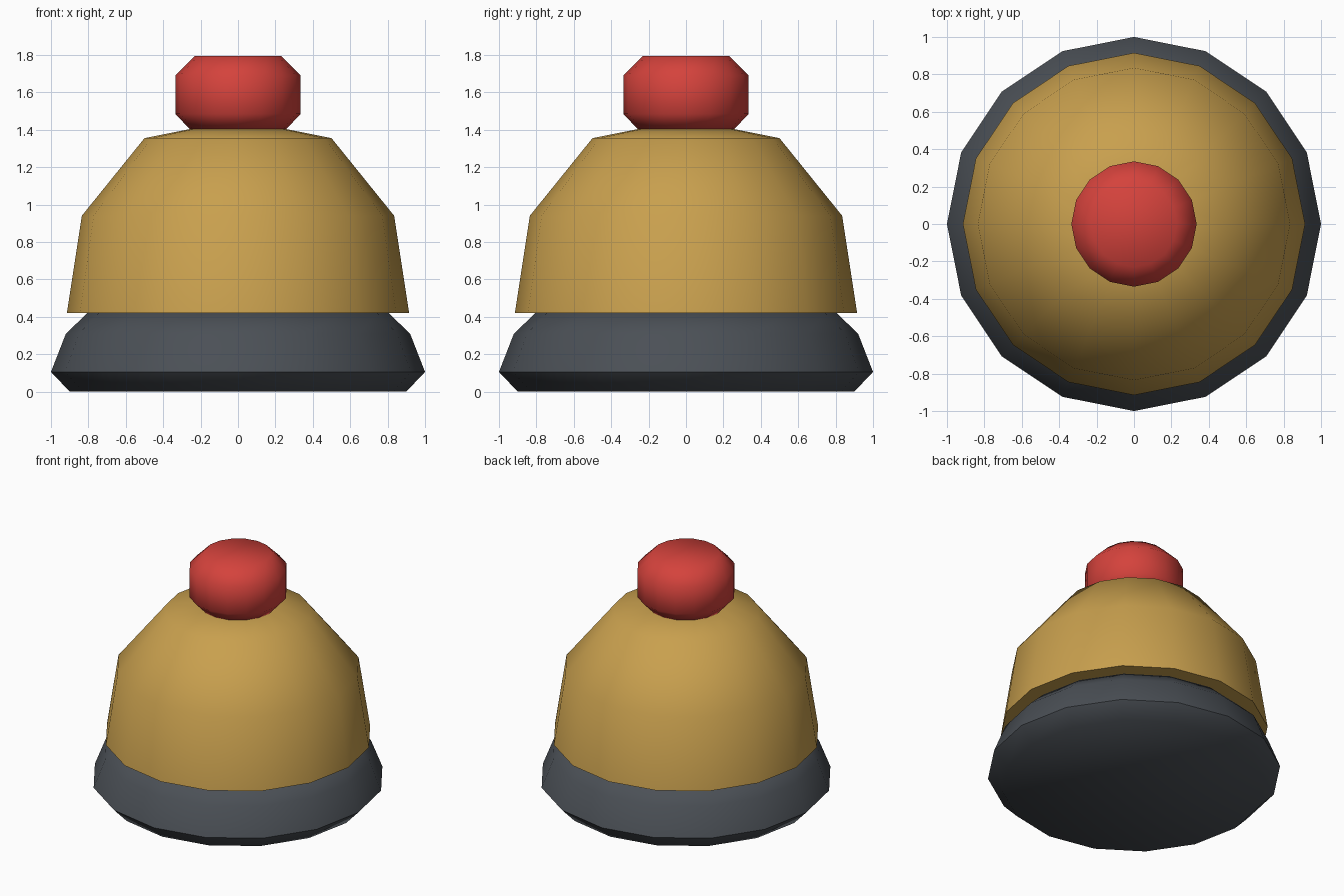
import bpy
import bmesh
import math

SIDES = 16

cube = bpy.data.objects.get("Cube")
if cube:
    bpy.data.objects.remove(cube, do_unlink=True)


def make_material(name, color):
    mat = bpy.data.materials.new(name)
    mat.use_nodes = True
    mat.diffuse_color = (*color, 1)
    bsdf = mat.node_tree.nodes["Principled BSDF"]
    bsdf.inputs["Base Color"].default_value = (*color, 1)
    bsdf.inputs["Roughness"].default_value = 0.8
    return mat


def lathe(name, profile, mat):
    """Revolve (radius, height) points around z and cap both ends."""
    bm = bmesh.new()
    rings = [[bm.verts.new((r * math.cos(math.tau * i / SIDES),
                            r * math.sin(math.tau * i / SIDES), z))
              for i in range(SIDES)] for r, z in profile]
    for low, high in zip(rings, rings[1:]):
        for i in range(SIDES):
            j = (i + 1) % SIDES
            bm.faces.new((low[i], low[j], high[j], high[i]))
    bm.faces.new(rings[0][::-1])
    bm.faces.new(rings[-1])
    mesh = bpy.data.meshes.new(name)
    bm.to_mesh(mesh)
    bm.free()
    mesh.materials.append(mat)
    obj = bpy.data.objects.new(name, mesh)
    bpy.context.collection.objects.link(obj)
    bpy.ops.object.select_all(action="DESELECT")
    obj.select_set(True)
    bpy.context.view_layer.objects.active = obj
    bpy.ops.object.shade_smooth_by_angle(angle=math.radians(55))
    return obj


dark_gray = make_material("dark gray", (0.07, 0.08, 0.093))
brass = make_material("brass", (0.58, 0.35, 0.076))
red = make_material("red", (0.66, 0.055, 0.045))

# Flared foot with a chamfered underside
lathe("base", [(0.9, 0), (1, 0.105), (0.92, 0.31), (0.805, 0.42)], dark_gray)

# Domed bell with a flat rim overhanging the foot
lathe("bell_dome", [(0.915, 0.42), (0.835, 0.94), (0.5, 1.355), (0.25, 1.405)], brass)

# Push button on top
lathe("button", [(0.26, 1.405), (0.335, 1.485), (0.335, 1.69), (0.23, 1.795)], red)
